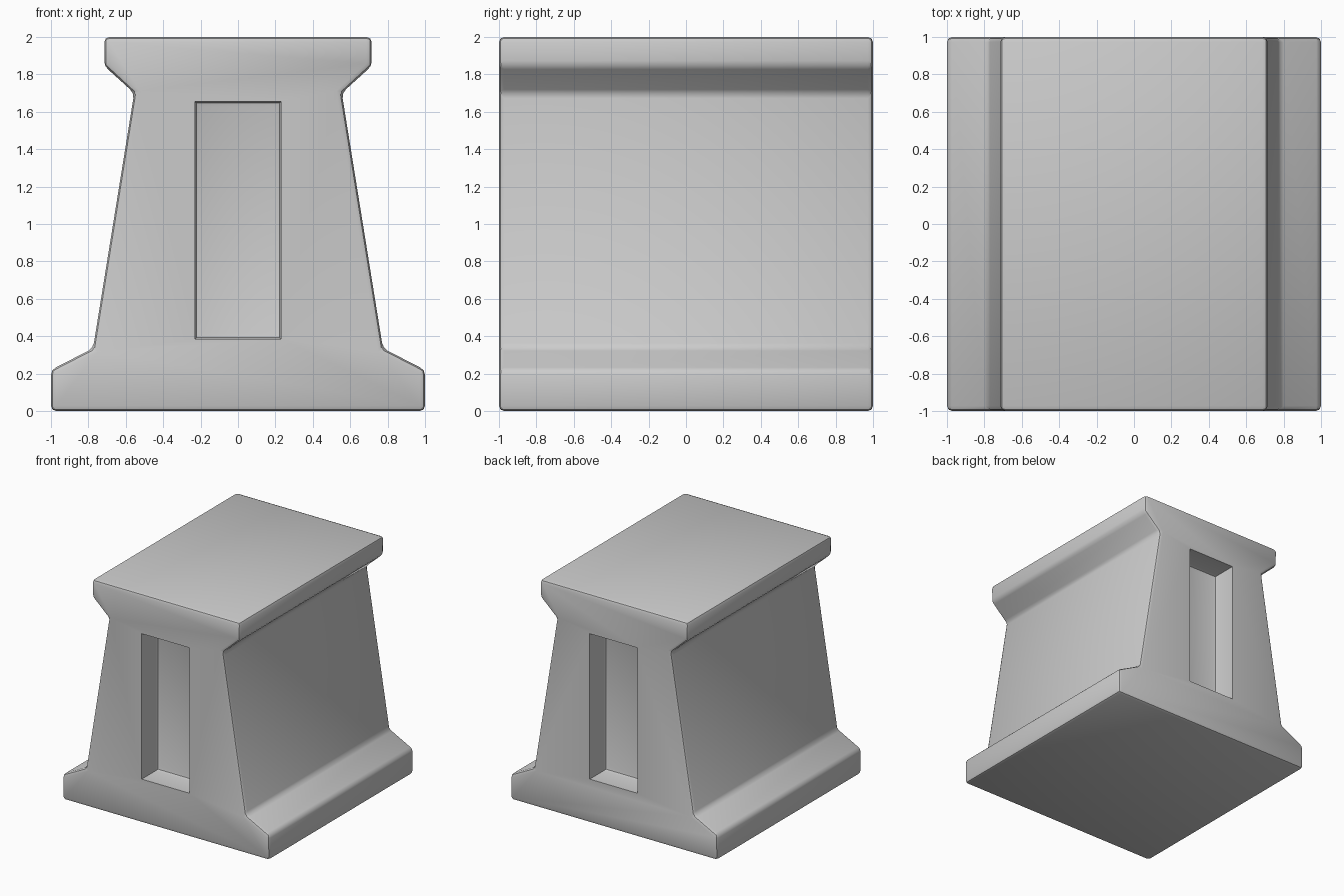
import bpy, bmesh
from mathutils import Matrix

if "Cube" in bpy.data.objects:
    bpy.data.objects.remove(bpy.data.objects["Cube"])


def add_object(name, bm):
    bmesh.ops.recalc_face_normals(bm, faces=bm.faces)
    mesh = bpy.data.meshes.new(name)
    bm.to_mesh(mesh)
    bm.free()
    obj = bpy.data.objects.new(name, mesh)
    bpy.context.collection.objects.link(obj)
    return obj


def bevel(bm, width):
    bmesh.ops.bevel(bm, geom=bm.edges[:], offset=width, segments=2,
                    profile=0.5, affect='EDGES', clamp_overlap=True)


# Block: flared foot, tapered waist and overhanging cap, extruded front to back
half = [(1.0, 0.0), (1.0, 0.22), (0.775, 0.335),
        (0.555, 1.70), (0.715, 1.845), (0.715, 2.0)]
profile = half + [(-x, z) for x, z in reversed(half)]
bm = bmesh.new()
face = bm.faces.new([bm.verts.new((x, -1, z)) for x, z in profile])
ext = bmesh.ops.extrude_face_region(bm, geom=[face])
bmesh.ops.translate(bm, vec=(0, 2, 0),
                    verts=[v for v in ext["geom"] if isinstance(v, bmesh.types.BMVert)])
bmesh.ops.recalc_face_normals(bm, faces=bm.faces)
bevel(bm, 0.028)
block = add_object("pedestal_block", bm)

# Recessed panels in the front and back faces
DEPTH = 0.22
for side, label in ((-1, "front"), (1, "back")):
    bm = bmesh.new()
    bmesh.ops.create_cube(bm, size=1, matrix=Matrix.Translation((0, side, 1.02))
                          @ Matrix.Diagonal((0.46, 2 * DEPTH, 1.27, 1)))
    # round only the inner floor edges of the recess
    inner = [e for e in bm.edges if all(abs(v.co.y) < 0.95 for v in e.verts)]
    bmesh.ops.bevel(bm, geom=inner, offset=0.03, segments=2,
                    profile=0.5, affect='EDGES')
    cutter = add_object(label + "_recess_cutter", bm)
    cutter.hide_render = True
    cutter.hide_viewport = False
    cutter.display_type = 'WIRE'
    mod = block.modifiers.new(label + "_recess", 'BOOLEAN')
    mod.operation = 'DIFFERENCE'
    mod.solver = 'EXACT'
    mod.object = cutter

# Smooth shading that keeps the hard edges
bpy.ops.object.select_all(action='DESELECT')
block.select_set(True)
bpy.context.view_layer.objects.active = block
for mod in list(block.modifiers):
    cutter = mod.object
    bpy.ops.object.modifier_apply(modifier=mod.name)
    bpy.data.objects.remove(cutter)
bpy.ops.object.shade_smooth_by_angle(angle=0.6)
